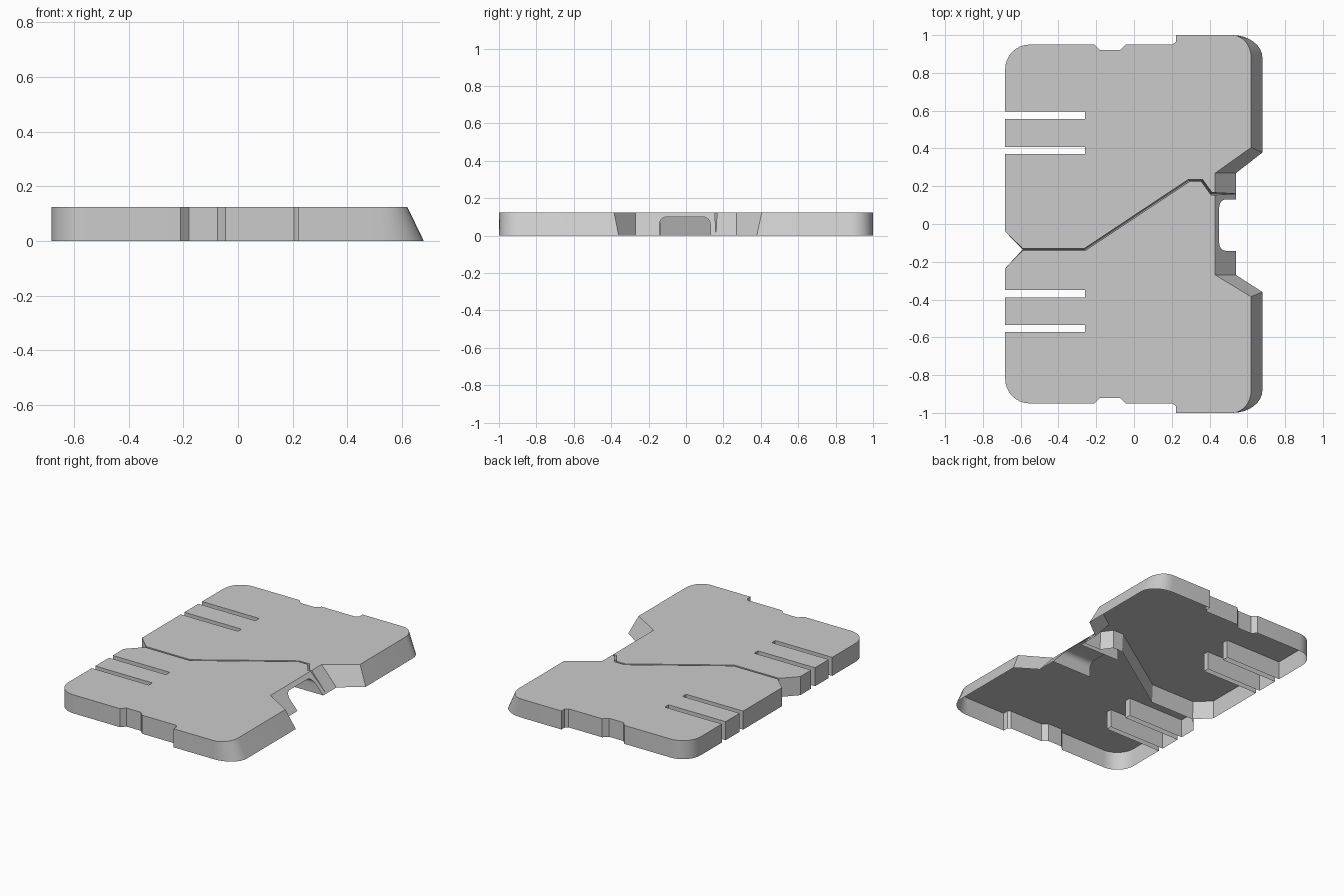
import bpy, bmesh, math

if "Cube" in bpy.data.objects:
    bpy.data.objects.remove(bpy.data.objects["Cube"])

H = 0.124          # plate height
LEFT = -0.682      # slotted edge
GAP = 0.006        # half width of the seam groove at the top


def arc(cx, cy, r, a0, a1, n=8):
    return [(cx + r * math.cos(math.radians(a0 + (a1 - a0) * i / n)),
             cy + r * math.sin(math.radians(a0 + (a1 - a0) * i / n))) for i in range(n + 1)]


def foot(p):
    # Bottom outline: only the +x side flares outward
    x, y = p
    if x > 0.52:
        x = 0.52 + (x - 0.52) * 1.6
        if abs(y) < 0.45:
            y *= 0.935
    elif 0.42 < x < 0.44:
        x = 0.54
    return x, y


def rim(notch_y, slots, tip_y):
    # Counter-clockwise outer edge of the +y half, from notch to seam tip
    pts = [(0.43, 0.27), (0.62, notch_y)]
    pts += arc(0.52, 0.88, 0.1, 0, 0, 1)[:1]
    pts += [(0.52 + 0.1 * math.cos(a), 0.88 + 0.12 * math.sin(a))
            for a in [math.pi / 2 * i / 8 for i in range(1, 9)]]
    pts += [(0.222, 1), (0.222, 0.965), (0.205, 0.95)]
    pts += [(-0.045, 0.95), (-0.075, 0.92), (-0.18, 0.92), (-0.21, 0.95)]
    pts += arc(LEFT + 0.13, 0.82, 0.13, 90, 180)
    for hi, lo in slots:
        pts += [(LEFT, hi), (-0.26, hi), (-0.26, lo), (LEFT, lo)]
    return pts + [(LEFT, tip_y)]


SEAM = [(-0.59, -0.135), (-0.26, -0.135), (0.29, 0.23),
        (0.36, 0.23), (0.41, 0.16), (0.43, 0.16)]


def seam(side):
    # Top edge is set back from the shared bottom line
    shift = [0, -0.3, -0.3, 0.5, 0.5, 0]
    return [((x + side * GAP * s, y + side * GAP), foot((x, y)))
            for (x, y), s in zip(SEAM, shift)]


def make_half(name, pairs, arch_edge=None):
    bm = bmesh.new()
    top = [bm.verts.new((*t, H)) for t, f in pairs]
    bot = [bm.verts.new((*f, 0)) for t, f in pairs]
    bm.faces.new(top)
    n = len(pairs)
    for i in range(n):
        j = (i + 1) % n
        if i == arch_edge:
            # Sloped front wall with arched opening, and the tunnel behind it
            prof = [(-0.142, 0)] + arc(-0.102, 0.06, 0.04, 180, 90, 6)
            prof += arc(0.09, 0.06, 0.04, 90, 0, 6) + [(0.13, 0)]
            front = [bm.verts.new((0.43 + 0.11 * (H - z) / H, y, z)) for y, z in prof]
            back = [bm.verts.new((0.24, y, z)) for y, z in prof]
            bm.faces.new([bot[i]] + front + [bot[j], top[j], top[i]])
            for k in range(len(prof) - 1):
                bm.faces.new((front[k + 1], front[k], back[k], back[k + 1]))
        else:
            bm.faces.new((bot[i], bot[j], top[j], top[i]))
    me = bpy.data.meshes.new(name)
    bm.to_mesh(me)
    bm.free()
    ob = bpy.data.objects.new(name, me)
    bpy.context.collection.objects.link(ob)
    bpy.ops.object.select_all(action='DESELECT')
    ob.select_set(True)
    bpy.context.view_layer.objects.active = ob
    bpy.ops.object.shade_smooth_by_angle(angle=math.radians(30))
    return ob


# Back half plate (+y)
edge = rim(0.405, [(0.595, 0.555), (0.407, 0.37)], -0.04)
make_half("back_plate", [(p, foot(p)) for p in edge] + seam(1))

# Front half plate (-y), mirrored rim with the arched front opening
edge = [(x, -y) for x, y in reversed(rim(0.385, [(0.572, 0.535), (0.39, 0.35)], 0.235))]
pairs = [(p, foot(p)) for p in edge] + seam(-1)[::-1]
make_half("front_plate", pairs, arch_edge=len(edge) - 1)
